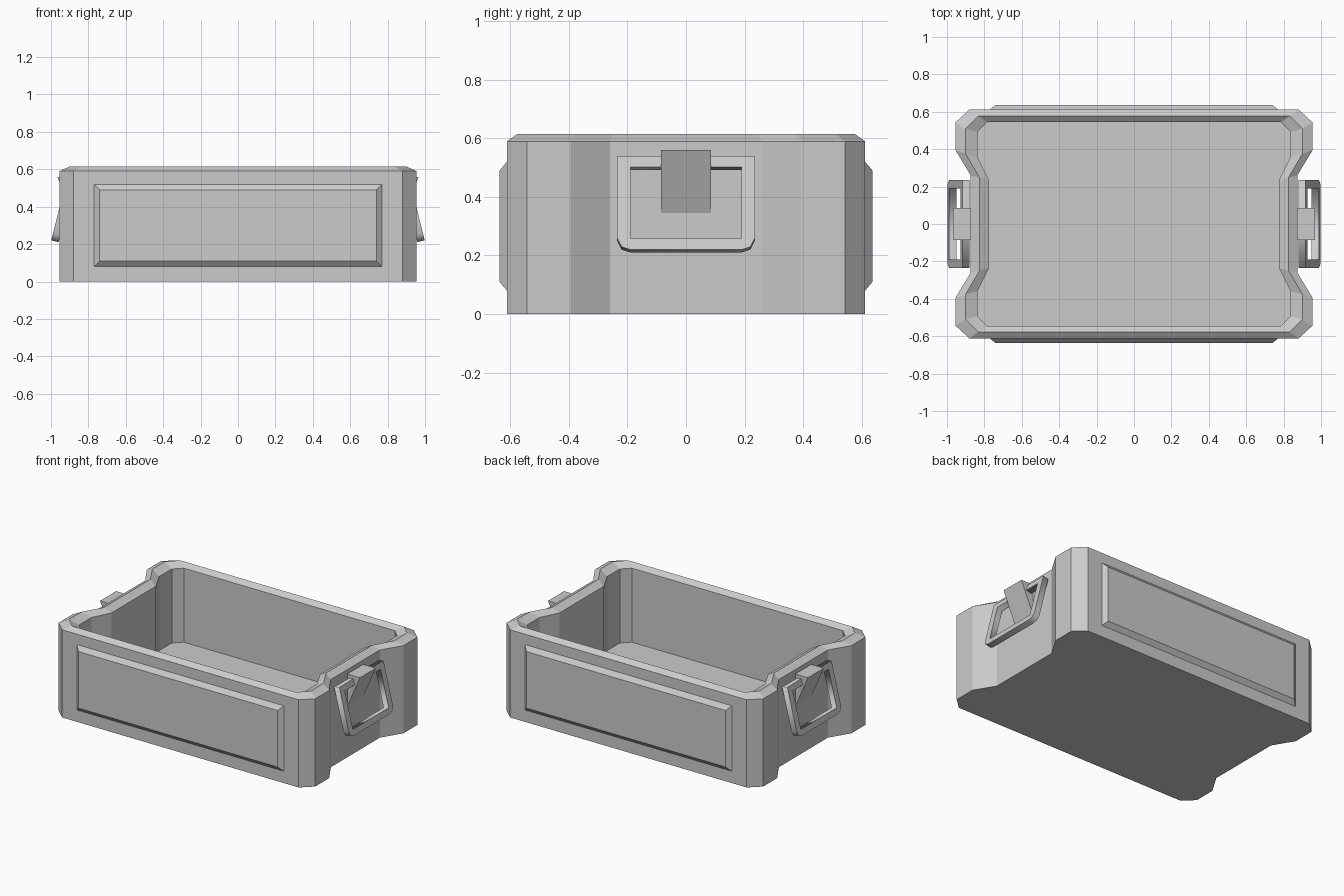
import bpy, bmesh
from math import sin, cos, pi, radians
from mathutils import Matrix

if "Cube" in bpy.data.objects:
    bpy.data.objects.remove(bpy.data.objects["Cube"])


def loft(name, loops, mat=Matrix()):
    """Skin a stack of equal-length 3D loops and cap both ends."""
    bm = bmesh.new()
    rows = [[bm.verts.new(mat @ Matrix.Translation(p).translation) for p in l] for l in loops]
    n = len(rows[0])
    for a, b in zip(rows, rows[1:]):
        for i in range(n):
            j = (i + 1) % n
            bm.faces.new((a[i], a[j], b[j], b[i]))
    bm.faces.new(rows[0][::-1])
    bm.faces.new(rows[-1])
    bmesh.ops.recalc_face_normals(bm, faces=bm.faces[:])
    me = bpy.data.meshes.new(name)
    bm.to_mesh(me)
    bm.free()
    ob = bpy.data.objects.new(name, me)
    bpy.context.collection.objects.link(ob)
    return ob


def full(q, z):
    """Mirror a quarter outline (long side to waist) into a full loop."""
    right = q + [(x, -y) for x, y in q[::-1]]
    return [(x, y, z) for x, y in right + [(-x, -y) for x, y in right]]


# Crate body: waisted outline, ridged rim, hollow inside
outer = [(.88, .612), (.955, .543), (.955, .395), (.873, .26)]
ridge = [(.832, .577), (.90, .51), (.90, .375), (.826, .248)]
inner = [(.785, .545), (.838, .493), (.838, .36), (.775, .235)]
loft("crate_body", [full(outer, 0), full(outer, .59), full(ridge, .615),
                    full(inner, .588), full(inner, .09)])


# Raised bevelled panels on front and back
def rect(x, y, z0, z1):
    return [(-x, y, z0), (x, y, z0), (x, y, z1), (-x, y, z1)]


for side, ang in (("front", 0), ("back", pi)):
    loft(side + "_panel", [rect(.77, -.60, .08, .52), rect(.77, -.612, .08, .52),
                           rect(.74, -.637, .11, .49)], Matrix.Rotation(ang, 4, 'Z'))

# Tilted handle ring profile (width, height), with its opening
ring = [(.235, .33), (-.235, .33), (-.235, .04), (-.22, .01),
        (-.19, 0), (.19, 0), (.22, .01), (.235, .04)]
hole = [(.19, .29), (-.19, .29), (-.19, .04), (.19, .04)]
tilt, thick = radians(14), .04
s, c = sin(tilt), cos(tilt)
base = Matrix(((0, -s, c, .998 - c * thick / 2),
               (1, 0, 0, 0),
               (0, c, s, .22 - s * thick / 2),
               (0, 0, 0, 1)))


def handle(name, mat):
    cu = bpy.data.curves.new(name, 'CURVE')
    cu.dimensions, cu.fill_mode, cu.extrude = '2D', 'BOTH', thick / 2
    for pts in (ring, hole):
        sp = cu.splines.new('POLY')
        sp.points.add(len(pts) - 1)
        for p, (x, y) in zip(sp.points, pts):
            p.co = (x, y, 0, 1)
        sp.use_cyclic_u = True
    tmp = bpy.data.objects.new(name + "_curve", cu)
    me = bpy.data.meshes.new_from_object(tmp)
    bpy.data.objects.remove(tmp)
    me.transform(mat)
    bpy.context.collection.objects.link(bpy.data.objects.new(name, me))


# Handles and the wedge brackets that hold them
wedge = [(.85, .56), (.967, .56), (.873, .345), (.85, .345)]
for side, ang in (("right", 0), ("left", pi)):
    rot = Matrix.Rotation(ang, 4, 'Z')
    handle(side + "_handle", rot @ base)
    loft(side + "_bracket", [[(x, y, z) for x, z in wedge] for y in (-.085, .085)], rot)
